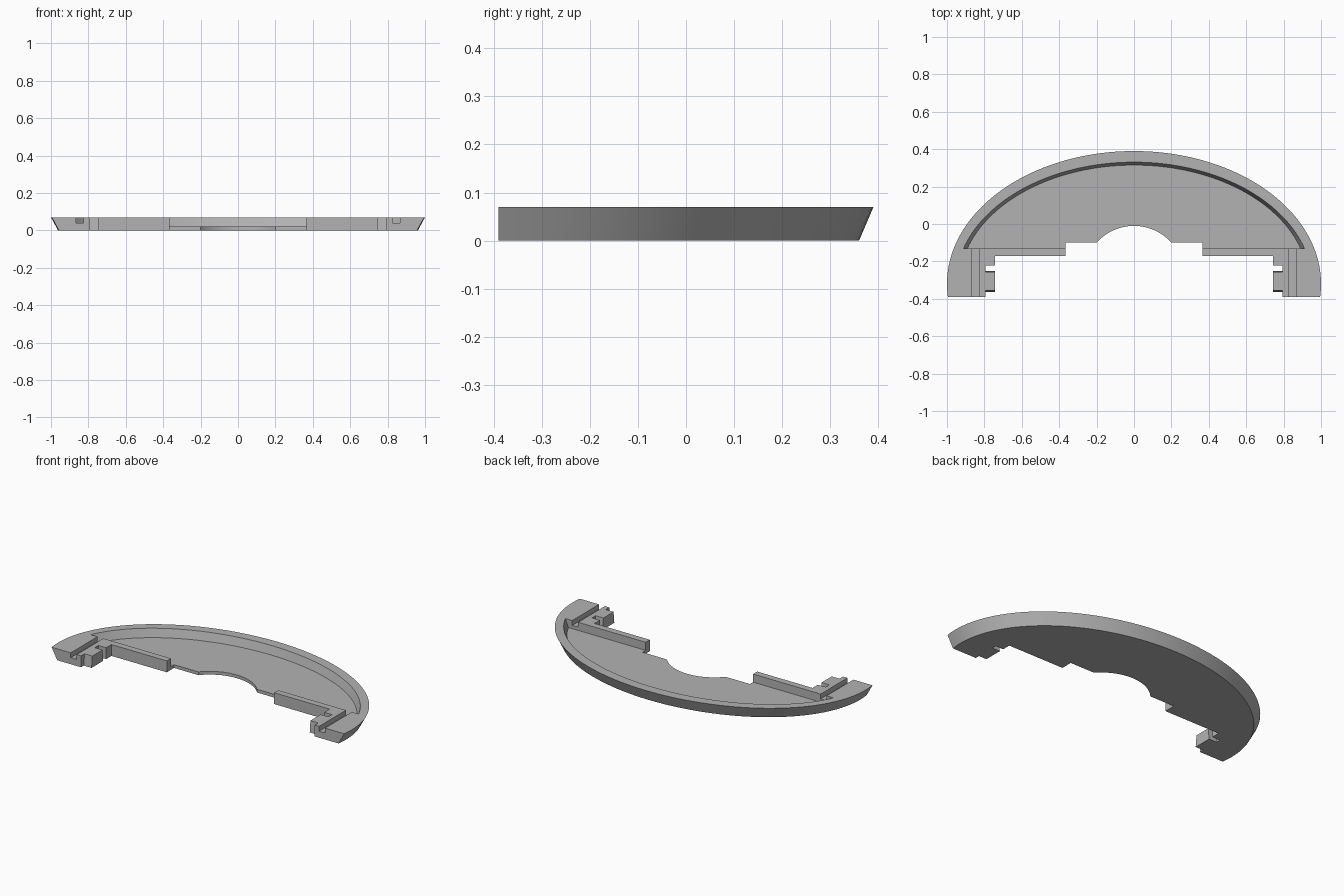
import bpy, bmesh, math

if "Cube" in bpy.data.objects:
    bpy.data.objects.remove(bpy.data.objects["Cube"])

CY = -0.32      # centre of all the ellipses
H = 0.07        # overall height
FLOOR = 0.02    # thickness of the recessed floor
SEG = 72

grey = bpy.data.materials.new("plain grey")
grey.diffuse_color = (0.45, 0.45, 0.45, 1)
grey.use_nodes = True
grey.node_tree.nodes["Principled BSDF"].inputs["Base Color"].default_value = grey.diffuse_color


def ellipse(a, b, y_end):
    """Back arc of an ellipse from right to left, ending at y_end."""
    t0 = math.asin((y_end - CY) / b)
    ts = [t0 + (math.pi - 2 * t0) * i / SEG for i in range(SEG + 1)]
    return [(a * math.cos(t), CY + b * math.sin(t)) for t in ts]


def loft(name, low, high, z0, z1):
    """Closed solid between two outlines with matching points."""
    bm = bmesh.new()
    lo = [bm.verts.new((x, y, z0)) for x, y in low]
    hi = [bm.verts.new((x, y, z1)) for x, y in high]
    bm.faces.new(lo[::-1])
    bm.faces.new(hi)
    n = len(lo)
    for i in range(n):
        j = (i + 1) % n
        bm.faces.new((lo[i], lo[j], hi[j], hi[i]))
    bmesh.ops.recalc_face_normals(bm, faces=bm.faces)
    me = bpy.data.meshes.new(name)
    bm.to_mesh(me)
    bm.free()
    me.materials.append(grey)
    ob = bpy.data.objects.new(name, me)
    bpy.context.collection.objects.link(ob)
    return ob


def outline(a, b, slope):
    """Body outline: curved back, stepped front with tabs and a round notch."""
    side = [(0.795, -0.39), (0.795, -0.363 + slope), (0.742, -0.363 + slope),
            (0.742, -0.25 - slope), (0.795, -0.25 - slope), (0.795, -0.222),
            (0.742, -0.222), (0.742, -0.17), (0.365, -0.17), (0.365, -0.10)]
    r, cy = 0.267, -0.277
    t0 = math.asin((-0.10 - cy) / r)
    arc = []
    for i in range(25):
        t = math.pi - t0 - (math.pi - 2 * t0) * i / 24
        arc.append((r * math.cos(t), cy + r * math.sin(t)))
    left = [(-x, y) for x, y in side]
    return ellipse(a, b, -0.39) + left + arc + side[::-1]


# Main body with a flared outer wall
body = loft("curved_tray", outline(0.962, 0.68, 0), outline(1.0, 0.71, 0.007), 0, H)

# Recess cutter with a sloping back wall, run past the top surface
cutters = [loft("recess_cutter", ellipse(0.933, 0.635, -0.13),
                ellipse(0.957, 0.654, -0.13), FLOOR, H + 0.01)]

# Slots along both end blocks
for s, label in ((1, "right"), (-1, "left")):
    slot = [(s * 0.825, -0.5), (s * 0.865, -0.5), (s * 0.865, -0.12), (s * 0.825, -0.12)]
    cutters.append(loft(label + "_slot_cutter", slot, slot, 0.04, H + 0.02))

bpy.context.view_layer.objects.active = body
body.select_set(True)
for c in cutters:
    m = body.modifiers.new(c.name, "BOOLEAN")
    m.operation = "DIFFERENCE"
    m.solver = "EXACT"
    m.object = c
    bpy.ops.object.modifier_apply(modifier=m.name)
    bpy.data.objects.remove(c)

bpy.ops.object.shade_smooth_by_angle(angle=math.radians(25))
